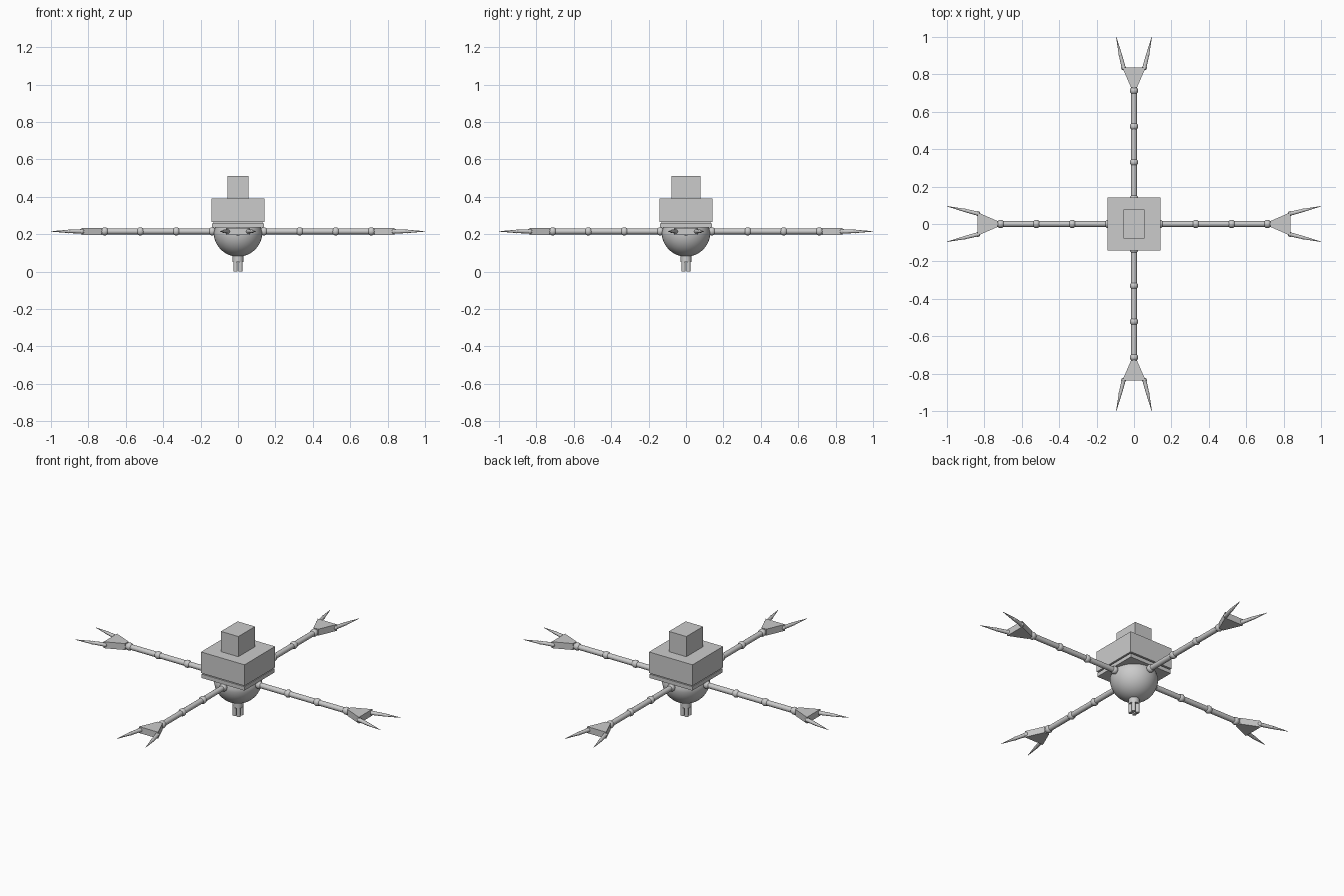
import bpy, bmesh, math
from mathutils import Vector, Matrix

if "Cube" in bpy.data.objects:
    bpy.data.objects.remove(bpy.data.objects["Cube"])

grey = bpy.data.materials.new("plain grey")
grey.diffuse_color = (0.6, 0.6, 0.6, 1)
grey.use_nodes = True
grey.node_tree.nodes["Principled BSDF"].inputs["Base Color"].default_value = grey.diffuse_color
ARM_Z = 0.215


def finish(name, bm, smooth=False):
    bmesh.ops.recalc_face_normals(bm, faces=bm.faces)
    me = bpy.data.meshes.new(name)
    bm.to_mesh(me)
    bm.free()
    me.materials.append(grey)
    if smooth:
        me.shade_smooth()
        me.set_sharp_from_angle(angle=math.radians(40))
    ob = bpy.data.objects.new(name, me)
    bpy.context.collection.objects.link(ob)
    return ob


def box(name, hx, hy, z0, z1):
    bm = bmesh.new()
    bmesh.ops.create_cube(bm, size=1, matrix=Matrix.Translation((0, 0, (z0 + z1) / 2))
                          @ Matrix.Diagonal((2 * hx, 2 * hy, z1 - z0, 1)))
    return finish(name, bm)


def rod(bm, a, b, r1, r2, seg=16):
    a, b = Vector(a), Vector(b)
    d = b - a
    m = Matrix.Translation((a + b) / 2) @ d.to_track_quat('Z', 'Y').to_matrix().to_4x4()
    bmesh.ops.create_cone(bm, cap_ends=True, segments=seg, radius1=r1, radius2=r2,
                          depth=d.length, matrix=m)


def ball(bm, p, r):
    bmesh.ops.create_uvsphere(bm, u_segments=16, v_segments=10, radius=r,
                              matrix=Matrix.Translation(p))


# Stacked body
box("head_block", 0.057, 0.078, 0.385, 0.51)
box("body_block", 0.143, 0.143, 0.265, 0.39)
box("neck_plate", 0.13, 0.13, 0.255, 0.27)
box("lower_plate", 0.14, 0.14, 0.235, 0.258)

# Rounded belly, lathed from a profile
profile = [(0, 0.236), (0.122, 0.236), (0.13, 0.21)]
profile += [(0.13 * math.cos(t), 0.21 - 0.13 * math.sin(t))
            for t in [math.pi / 2 * i / 12 for i in range(1, 12)]] + [(0, 0.08)]
bm = bmesh.new()
vs = [bm.verts.new((x, 0, z)) for x, z in profile]
es = [bm.edges.new(p) for p in zip(vs, vs[1:])]
bmesh.ops.spin(bm, geom=vs + es, cent=(0, 0, 0), axis=(0, 0, 1),
               angle=2 * math.pi, steps=40)
bmesh.ops.remove_doubles(bm, verts=bm.verts, dist=1e-4)
finish("belly_dome", bm, True)

# Nozzle with four barrels underneath
bm = bmesh.new()
rod(bm, (0, 0, 0.052), (0, 0, 0.09), 0.029, 0.029, 24)
for sx in (-1, 1):
    for sy in (-1, 1):
        rod(bm, (sx * 0.013, sy * 0.013, 0), (sx * 0.013, sy * 0.013, 0.06), 0.011, 0.011, 12)
finish("nozzle", bm, True)

# Four jointed arms ending in claws
for i, side in enumerate(("right", "back", "left", "front")):
    turn = Matrix.Rotation(i * math.pi / 2, 4, 'Z')
    at = lambda x, y=0: (x, y, ARM_Z)

    bm = bmesh.new()
    rod(bm, at(0.11), at(0.74), 0.0155, 0.0155)
    for x in (0.138, 0.33, 0.522, 0.713):
        ball(bm, at(x), 0.022)
    finish(side + "_arm", bm, True).matrix_world = turn

    # wedge-shaped palm
    bm = bmesh.new()
    outline = [(0.73, -0.016), (0.838, -0.063), (0.838, 0.063), (0.73, 0.016)]
    f = bm.faces.new([bm.verts.new((x, y, ARM_Z - 0.019)) for x, y in outline])
    g = bmesh.ops.extrude_face_region(bm, geom=[f])
    bmesh.ops.translate(bm, vec=(0, 0, 0.038),
                        verts=[v for v in g["geom"] if isinstance(v, bmesh.types.BMVert)])
    finish(side + "_palm", bm).matrix_world = turn

    # two bent fingers
    bm = bmesh.new()
    for s in (-1, 1):
        ball(bm, at(0.835, s * 0.056), 0.013)
        rod(bm, at(0.83, s * 0.054), at(0.905, s * 0.073), 0.012, 0.009, 10)
        ball(bm, at(0.905, s * 0.073), 0.01)
        rod(bm, at(0.905, s * 0.073), at(1.0, s * 0.095), 0.009, 0.001, 10)
    finish(side + "_claw", bm, True).matrix_world = turn
